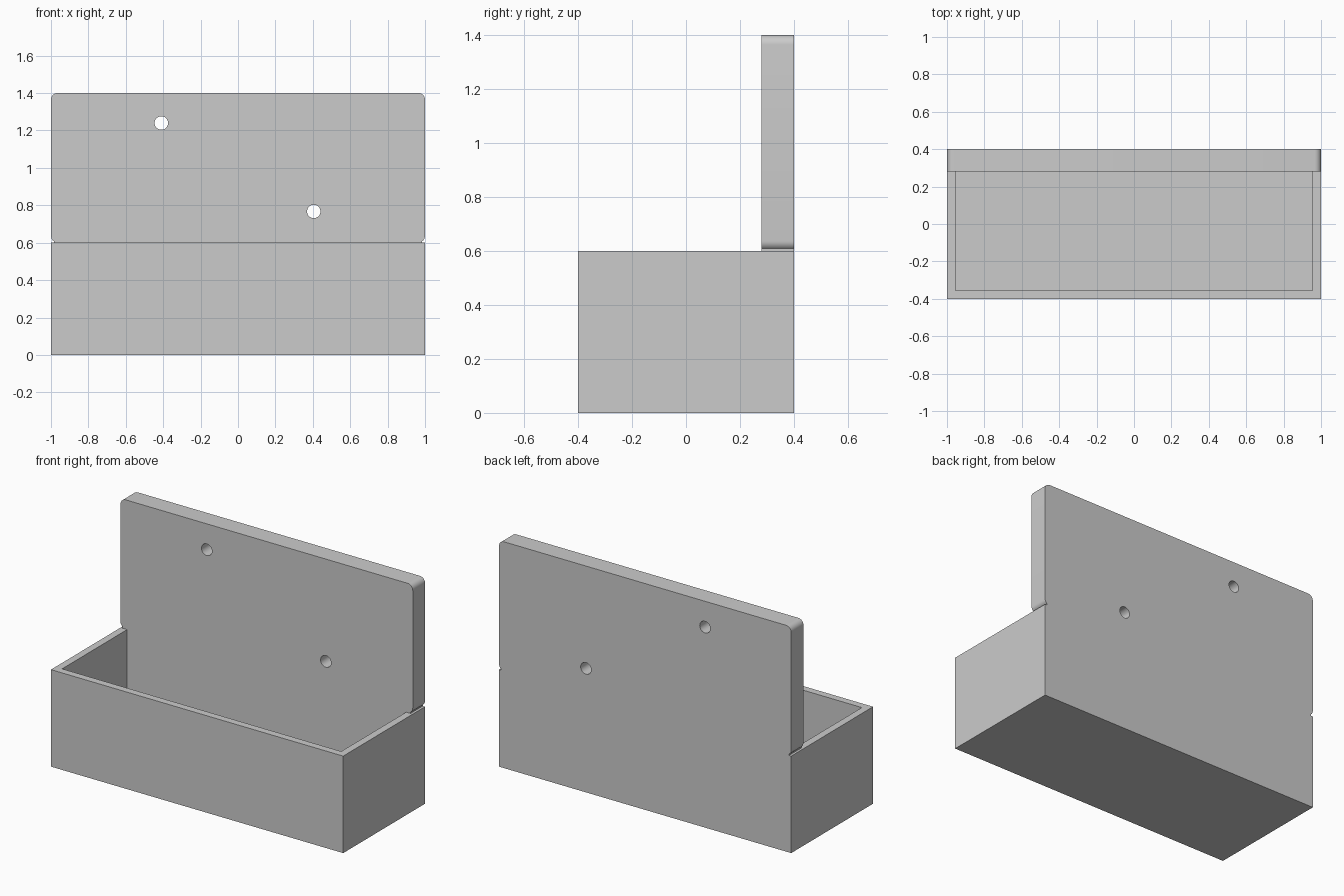
import bpy, bmesh
from math import sin, cos, pi, radians

if "Cube" in bpy.data.objects:
    bpy.data.objects.remove(bpy.data.objects["Cube"])

R = 0.035  # plate corner radius


def box(name, lo, hi):
    bpy.ops.mesh.primitive_cube_add(size=1, location=[(a + b) / 2 for a, b in zip(lo, hi)])
    ob = bpy.context.object
    ob.name = name
    ob.scale = [b - a for a, b in zip(lo, hi)]
    bpy.ops.object.transform_apply(location=False, rotation=False, scale=True)
    return ob


def cut(target, cutter):
    cutter.hide_render = True
    m = target.modifiers.new("cut", 'BOOLEAN')
    m.operation, m.solver, m.object = 'DIFFERENCE', 'EXACT', cutter
    bpy.context.view_layer.objects.active = target
    bpy.ops.object.modifier_apply(modifier=m.name)
    bpy.data.objects.remove(cutter, do_unlink=True)


# Right half of the front outline: tray side, small notch, rounded plate corner
half = [(1, 0), (1, 0.6), (0.985, 0.6)]
for i in range(6):
    a = radians(-55 + 55 * i / 5)
    half.append((1 - R + R * cos(a), 0.637 + R * sin(a)))
for i in range(9):
    a = pi / 2 * i / 8
    half.append((1 - R + R * cos(a), 1.4 - R + R * sin(a)))
outline = half + [(-x, z) for x, z in reversed(half)]

# Whole body extruded front to back
bm = bmesh.new()
face = bm.faces.new([bm.verts.new((x, -0.4, z)) for x, z in outline])
ext = bmesh.ops.extrude_face_region(bm, geom=[face])
bmesh.ops.translate(bm, vec=(0, 0.8, 0),
                    verts=[v for v in ext["geom"] if isinstance(v, bmesh.types.BMVert)])
bmesh.ops.recalc_face_normals(bm, faces=bm.faces)
mesh = bpy.data.meshes.new("wall_tray")
bm.to_mesh(mesh)
bm.free()
tray = bpy.data.objects.new("wall_tray", mesh)
bpy.context.collection.objects.link(tray)

# Space in front of the back plate, then the tray cavity
cut(tray, box("front_space", (-2, -1, 0.6), (2, 0.28, 2)))
cut(tray, box("cavity", (-0.955, -0.355, 0.045), (0.955, 0.28, 1)))

# Screw holes
for x, z in ((-0.41, 1.24), (0.405, 0.767)):
    bpy.ops.mesh.primitive_cylinder_add(vertices=32, radius=0.036, depth=0.5,
                                        location=(x, 0.34, z), rotation=(pi / 2, 0, 0))
    cut(tray, bpy.context.object)

bpy.ops.object.select_all(action='DESELECT')
tray.select_set(True)
bpy.context.view_layer.objects.active = tray
bpy.ops.object.shade_smooth_by_angle(angle=radians(30))
